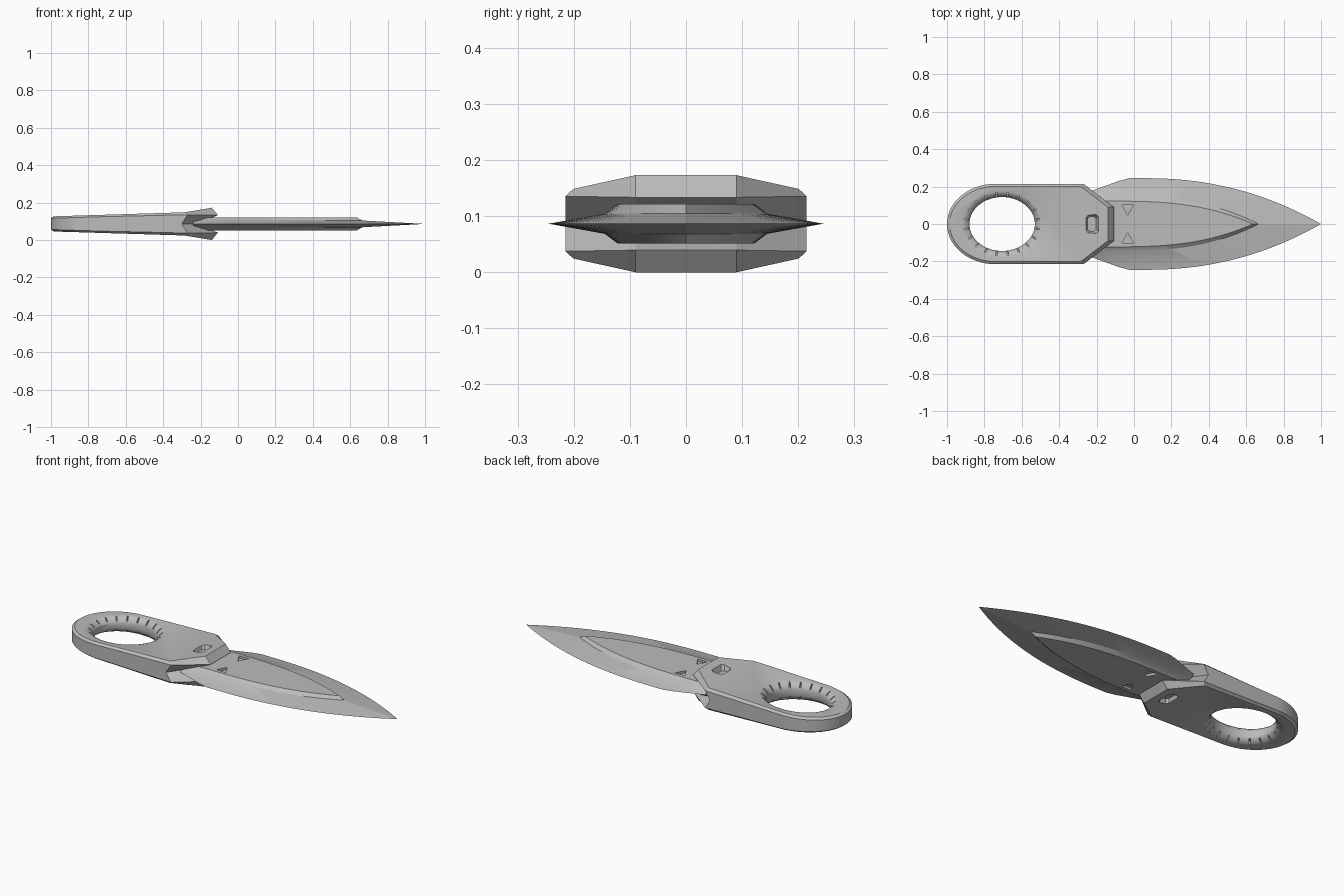
import bpy, bmesh, math
from mathutils import Matrix, Vector

MID = 0.0865  # height of the symmetry plane

default = bpy.data.objects.get("Cube")
if default:
    bpy.data.objects.remove(default, do_unlink=True)

steel = bpy.data.materials.new("satin_grey")
steel.use_nodes = True
grey = (0.5, 0.5, 0.5, 1)
steel.diffuse_color = grey
bsdf = steel.node_tree.nodes["Principled BSDF"]
bsdf.inputs["Base Color"].default_value = grey
bsdf.inputs["Roughness"].default_value = 0.6


def finish(name, bm):
    bmesh.ops.remove_doubles(bm, verts=bm.verts, dist=1e-5)
    bmesh.ops.recalc_face_normals(bm, faces=bm.faces)
    mesh = bpy.data.meshes.new(name)
    bm.to_mesh(mesh)
    bm.free()
    mesh.materials.append(steel)
    ob = bpy.data.objects.new(name, mesh)
    bpy.context.collection.objects.link(ob)
    ob.location.z = MID
    return ob


def loft(bm, rings, caps):
    """Bridge closed rings; caps lists index groups of the last ring."""
    rows = [[bm.verts.new(p) for p in ring] for ring in rings]
    n = len(rows[0])
    for a, b in zip(rows, rows[1:]):
        for i in range(n):
            j = (i + 1) % n
            bm.faces.new((a[i], a[j], b[j], b[i]))
    for cap in caps:
        bm.faces.new([rows[-1][i] for i in cap])


def mirrored_loft(name, rings, caps):
    bm = bmesh.new()
    for s in (1, -1):
        loft(bm, [[(x, y, z * s) for x, y, z in r] for r in rings], caps)
    return finish(name, bm)


def carve(ob, cutter):
    mod = ob.modifiers.new("cut", 'BOOLEAN')
    mod.operation = 'DIFFERENCE'
    mod.solver = 'EXACT'
    mod.object = cutter
    cutter.hide_render = True
    bpy.context.view_layer.objects.active = ob
    bpy.ops.object.modifier_apply(modifier=mod.name)
    bpy.data.objects.remove(cutter, do_unlink=True)


def smooth(ob):
    bpy.ops.object.select_all(action='DESELECT')
    ob.select_set(True)
    bpy.context.view_layer.objects.active = ob
    bpy.ops.object.shade_smooth_by_angle(angle=math.radians(28))


def half_height(x):
    """Handle thickness swells gently, then flares at the collar."""
    if x < -0.285:
        return 0.04 + (x + 1) * 0.031
    return 0.062 + (x + 0.285) * 0.169


# Handle with a rounded butt and a notched collar
ARC = 40


def handle_ring(inset, corner, front, z_arc, z_corner, z_front):
    pts = []
    for i in range(ARC + 1):
        a = math.pi / 2 + math.pi * i / ARC
        x = -0.74 + (0.26 - inset) * math.cos(a)
        y = (0.215 - inset) * math.sin(a)
        pts.append((x, y, z_arc(x)))
    w = 0.215 - inset
    return pts + [(corner, -w, z_corner), (front, -0.09, z_front),
                  (front, 0.09, z_front), (corner, w, z_corner)]


handle = mirrored_loft("handle", [
    handle_ring(0, -0.3, -0.21, lambda x: 0, 0, 0),
    handle_ring(0, -0.27, -0.108, lambda x: half_height(x) - 0.01, 0.049, 0.047),
    handle_ring(0.014, -0.285, -0.14, half_height, 0.062, 0.0865),
], [list(range(ARC + 2)) + [ARC + 4], [ARC + 1, ARC + 2, ARC + 3, ARC + 4]])

# Oval finger hole with a flared rim
HOLE_X = -0.705


def oval(rx, ry, t, n=64):
    ring = []
    for i in range(n):
        a = 2 * math.pi * i / n
        x = HOLE_X + rx * math.cos(a)
        ring.append((x, ry * math.sin(a), t * half_height(x)))
    return ring


flare = [(0.175, 0.144, 0), (0.175, 0.144, 0.35), (0.18, 0.148, 0.55),
         (0.19, 0.155, 0.76), (0.203, 0.165, 0.92), (0.216, 0.176, 1.01),
         (0.24, 0.196, 1.15)]
carve(handle, mirrored_loft("hole_cutter", [oval(*f) for f in flare], [range(64)]))

# Radial grip slits around the rim, both sides
bm = bmesh.new()
for side in (1, -1):
    for i in range(20):
        a = 2 * math.pi * (i + 0.5) / 20
        spot = Vector((HOLE_X + 0.183 * math.cos(a), 0.15 * math.sin(a), side * 0.06))
        turn = math.atan2(0.183 * math.sin(a), 0.15 * math.cos(a))
        bmesh.ops.create_cube(bm, size=1, matrix=Matrix.Translation(spot)
                              @ Matrix.Rotation(turn, 4, 'Z')
                              @ Matrix.Diagonal((0.04, 0.007, 0.07, 1)))
carve(handle, finish("slit_cutter", bm))


# Latch recess in the collar, both sides
def recess_ring(grow, z):
    x0, x1, y = -0.262 - grow, -0.188 + grow, 0.054 + grow
    c = 0.012
    return [(x0 + c, -y, z), (x1 - c, -y, z), (x1, c - y, z), (x1, y - c, z),
            (x1 - c, y, z), (x0 + c, y, z), (x0, y - c, z), (x0, c - y, z)]


for side in (1, -1):
    bm = bmesh.new()
    rings = [recess_ring(-0.014, 0.048 * side), recess_ring(0.006, 0.1 * side)]
    loft(bm, rings, [range(8)])
    bm.verts.ensure_lookup_table()
    bm.faces.new(bm.verts[:8])
    carve(handle, finish("recess_cutter", bm))
smooth(handle)

# Leaf blade with a bevelled raised centre panel
STEPS = 36
BACK = -0.24


def edge_width(x):
    if x < -0.04:
        return 0.245 + (x + 0.04) * 0.36
    return 0.245 * (1 - max(0, (x - 0.05) / 0.95) ** 2.2)


def panel_width(x, tip, w):
    return w * (1 - max(0, (x + 0.1) / (tip + 0.1)) ** 2.7)


def blade_ring(tip, z, width):
    stations = [BACK + (tip - BACK) * math.sin(math.pi / 2 * i / STEPS)
                for i in range(STEPS + 1)]
    upper = [(x, max(0, width(x)), z) for x in stations[:-1]]
    return upper + [(tip, 0, z)] + [(x, -y, q) for x, y, q in reversed(upper)]


blade = mirrored_loft("blade", [
    blade_ring(1.0, 0, edge_width),
    blade_ring(0.665, 0.018, lambda x: panel_width(x, 0.665, 0.145)),
    blade_ring(0.635, 0.035, lambda x: panel_width(x, 0.635, 0.122)),
], [range(2 * STEPS + 1)])

# Triangular pockets near the collar, both sides
bm = bmesh.new()
for side in (1, -1):
    for s in (1, -1):
        bmesh.ops.create_cone(bm, cap_ends=True, segments=3, radius1=0.036,
                              radius2=0.036, depth=0.04,
                              matrix=Matrix.Translation((-0.034, s * 0.084, side * 0.043))
                              @ Matrix.Rotation(math.pi if s > 0 else 0, 4, 'Z'))
# Turn each prism so one corner points at the blade's centre line
    bm.verts.ensure_lookup_table()
for v in bm.verts:
    s = 1 if v.co.y > 0 else -1
    c = Vector((-0.034, s * 0.084, v.co.z))
    d = v.co - c
    v.co = c + Vector((d.x, d.y, 0))
carve(blade, finish("pocket_cutter", bm))
smooth(blade)
